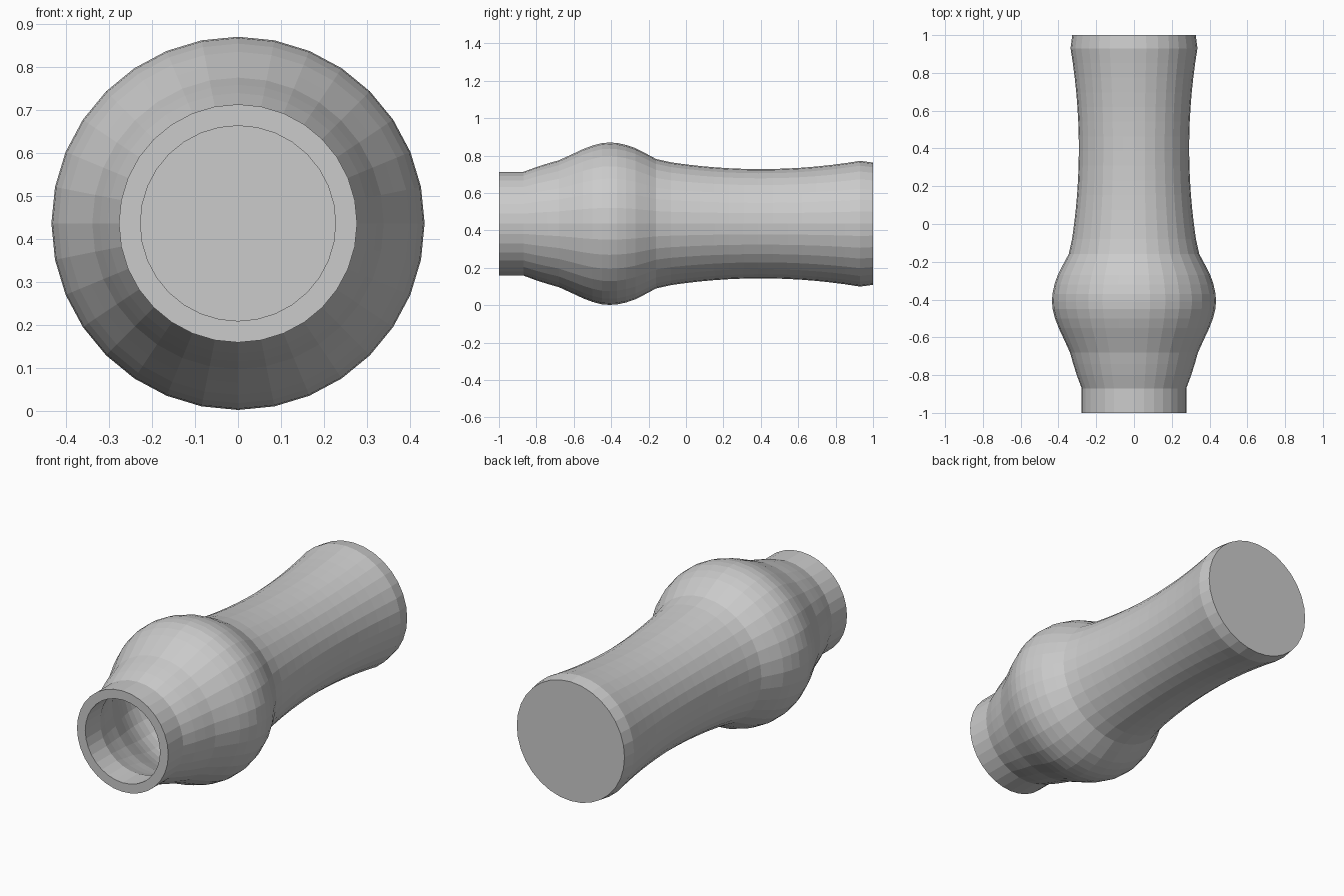
import bpy, bmesh, math

if "Cube" in bpy.data.objects:
    bpy.data.objects.remove(bpy.data.objects["Cube"])

SIDES = 32
AXIS_Z = 0.436

# Outer profile as (y, radius), from the open mouth to the closed base
collar = [(-1.0, .277), (-.87, .277)]
bulge = [(-.80, .303), (-.74, .322), (-.68, .339), (-.61, .371), (-.55, .399), (-.50, .418), (-.45, .431),
         (-.41, .434), (-.37, .432), (-.32, .421), (-.27, .404), (-.21, .373), (-.16, .346)]
grip = [(y, .292 + .044 * ((y - .40) / .53) ** 2)
        for y in [-.08 + i * 1.01 / 13 for i in range(14)]]
outer = collar + bulge + grip + [(1.0, .327)]

# Inner wall follows the outer one at a constant thickness, ending at a flat floor
WALL = 0.05
inner = [(y, r - WALL) for y, r in outer[:-1]] + [(.95, .28)]


def lathe(name, profile):
    """Revolve a (y, radius) profile round the long axis and cap both ends."""
    bm = bmesh.new()
    rings = []
    for y, r in profile:
        rings.append([bm.verts.new((r * math.sin(2 * math.pi * i / SIDES), y,
                                    AXIS_Z + r * math.cos(2 * math.pi * i / SIDES)))
                      for i in range(SIDES)])
    for a, b in zip(rings, rings[1:]):
        for i in range(SIDES):
            j = (i + 1) % SIDES
            bm.faces.new((a[i], a[j], b[j], b[i]))
    bm.faces.new(rings[0])
    bm.faces.new(rings[-1])
    bmesh.ops.recalc_face_normals(bm, faces=bm.faces)
    mesh = bpy.data.meshes.new(name)
    bm.to_mesh(mesh)
    bm.free()
    obj = bpy.data.objects.new(name, mesh)
    bpy.context.collection.objects.link(obj)
    return obj


# Hollow body: over the lip, down the inside wall to the floor
body = lathe("hollow_body", list(reversed(inner)) + outer)
